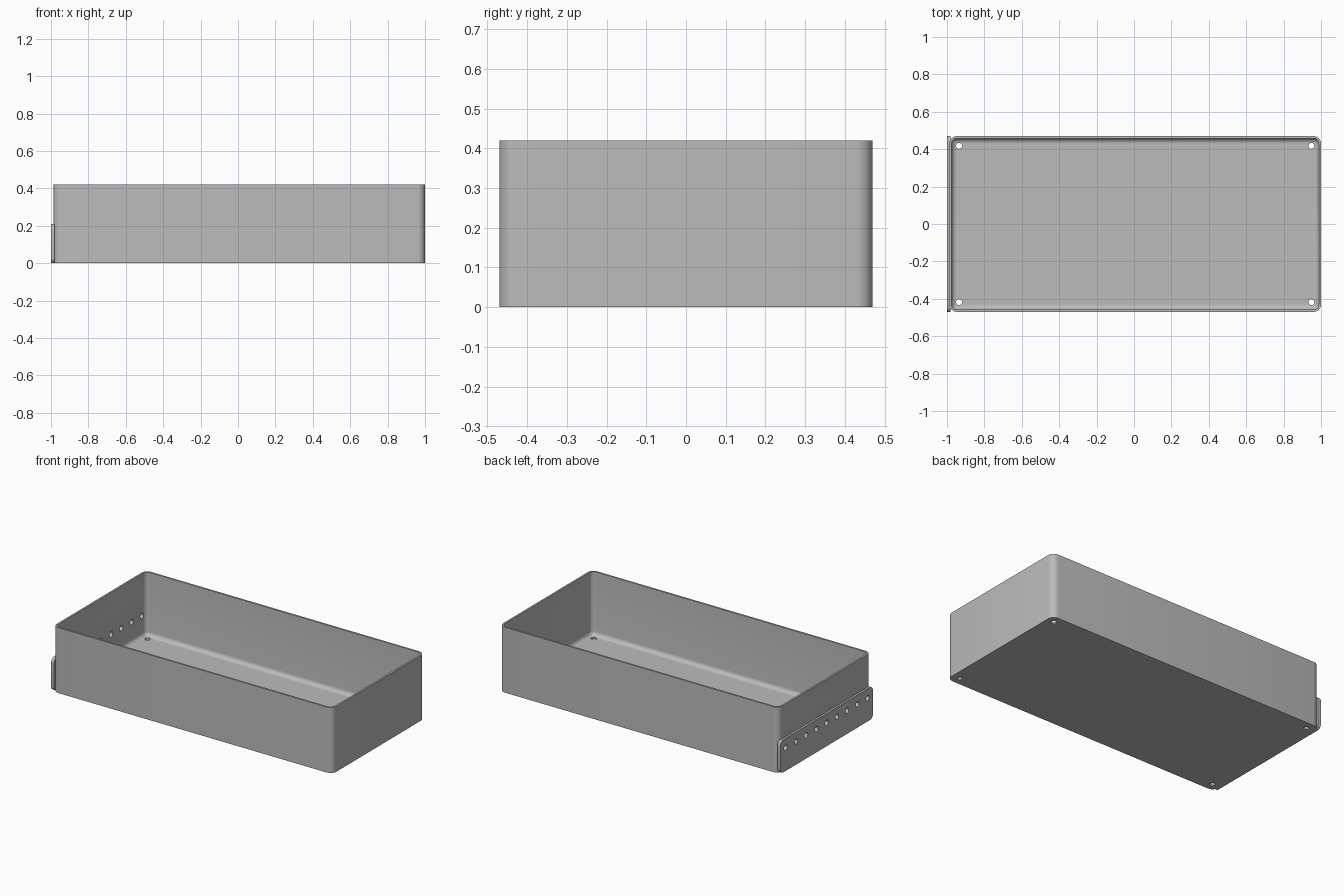
import bpy, bmesh
from math import sin, cos, pi
from mathutils import Matrix, Vector

cube = bpy.data.objects.get("Cube")
if cube:
    bpy.data.objects.remove(cube, do_unlink=True)

grey = bpy.data.materials.new("plain grey")
grey.use_nodes = True
grey.diffuse_color = (0.5, 0.5, 0.5, 1)
grey.node_tree.nodes["Principled BSDF"].inputs["Base Color"].default_value = (0.5, 0.5, 0.5, 1)

# Main sizes
X0, X1, HALF_Y, HEIGHT = -0.987, 1.0, 0.47, 0.42
MID_X, HALF_X = (X0 + X1) / 2, (X1 - X0) / 2
WALL, FLOOR, CORNER, FILLET = 0.012, 0.012, 0.04, 0.027


def rounded_rect(hx, hy, r, steps=6):
    """Points of a rounded rectangle, counter-clockwise."""
    pts = []
    for k, (sx, sy) in enumerate([(1, 1), (-1, 1), (-1, -1), (1, -1)]):
        for i in range(steps + 1):
            a = (k + i / steps) * pi / 2
            pts.append((sx * (hx - r) + r * cos(a), sy * (hy - r) + r * sin(a)))
    return pts


def loft(name, rings):
    """Skin a list of closed rings and cap both ends."""
    bm = bmesh.new()
    loops = [[bm.verts.new(p) for p in ring] for ring in rings]
    n = len(loops[0])
    for a, b in zip(loops, loops[1:]):
        for i in range(n):
            j = (i + 1) % n
            bm.faces.new((a[i], a[j], b[j], b[i]))
    bm.faces.new(loops[0][::-1])
    bm.faces.new(loops[-1])
    bmesh.ops.recalc_face_normals(bm, faces=bm.faces[:])
    mesh = bpy.data.meshes.new(name)
    bm.to_mesh(mesh)
    bm.free()
    obj = bpy.data.objects.new(name, mesh)
    bpy.context.collection.objects.link(obj)
    mesh.materials.append(grey)
    return obj


def drill(obj, holes, radius, axis):
    """Cut round holes at the given points along one axis."""
    bm = bmesh.new()
    turn = Vector((0, 0, 1)).rotation_difference(Vector(axis)).to_matrix().to_4x4()
    for p in holes:
        bmesh.ops.create_cone(bm, cap_ends=True, segments=24, radius1=radius, radius2=radius,
                              depth=0.12, matrix=Matrix.Translation(p) @ turn)
    mesh = bpy.data.meshes.new("hole_cutter")
    bm.to_mesh(mesh)
    bm.free()
    mesh.materials.append(grey)
    cutter = bpy.data.objects.new("hole_cutter", mesh)
    cutter.hide_render = True
    bpy.context.collection.objects.link(cutter)
    mod = obj.modifiers.new("holes", "BOOLEAN")
    mod.operation, mod.solver, mod.object = "DIFFERENCE", "EXACT", cutter
    bpy.context.view_layer.objects.active = obj
    bpy.ops.object.modifier_apply(modifier=mod.name)
    bpy.data.objects.remove(cutter, do_unlink=True)


def smooth(obj):
    bpy.ops.object.select_all(action="DESELECT")
    obj.select_set(True)
    bpy.context.view_layer.objects.active = obj
    bpy.ops.object.shade_smooth_by_angle(angle=pi / 6)


# Open tray: outer wall, rim, inner wall, filleted floor
def tray_ring(inset, z):
    pts = rounded_rect(HALF_X - inset, HALF_Y - inset, CORNER - inset)
    return [(MID_X + x, y, z) for x, y in pts]


rings = [tray_ring(0, 0), tray_ring(0, HEIGHT), tray_ring(WALL, HEIGHT)]
for i in range(7):
    a = i / 6 * pi / 2
    rings.append(tray_ring(WALL + FILLET * (1 - cos(a)), FLOOR + FILLET * (1 - sin(a))))
tray = loft("tray", rings)

# Drain holes in the floor corners
drill(tray, [Vector((MID_X + sx * 0.942, sy * 0.418, 0)) for sx in (-1, 1) for sy in (-1, 1)],
      0.016, (0, 0, 1))

# Perforated end plate, rounded at its corners
PLATE_H = 0.21
outline = rounded_rect(HALF_Y, PLATE_H / 2, 0.03)
plate = loft("end_plate", [[(x, y, z + PLATE_H / 2) for y, z in outline] for x in (-1.0, -0.98)])

# Row of holes through both the plate and the tray wall
row = [Vector((X0, (i - 4) * 0.104, 0.15)) for i in range(9)]
for part in (tray, plate):
    drill(part, row, 0.017, (1, 0, 0))
    smooth(part)
